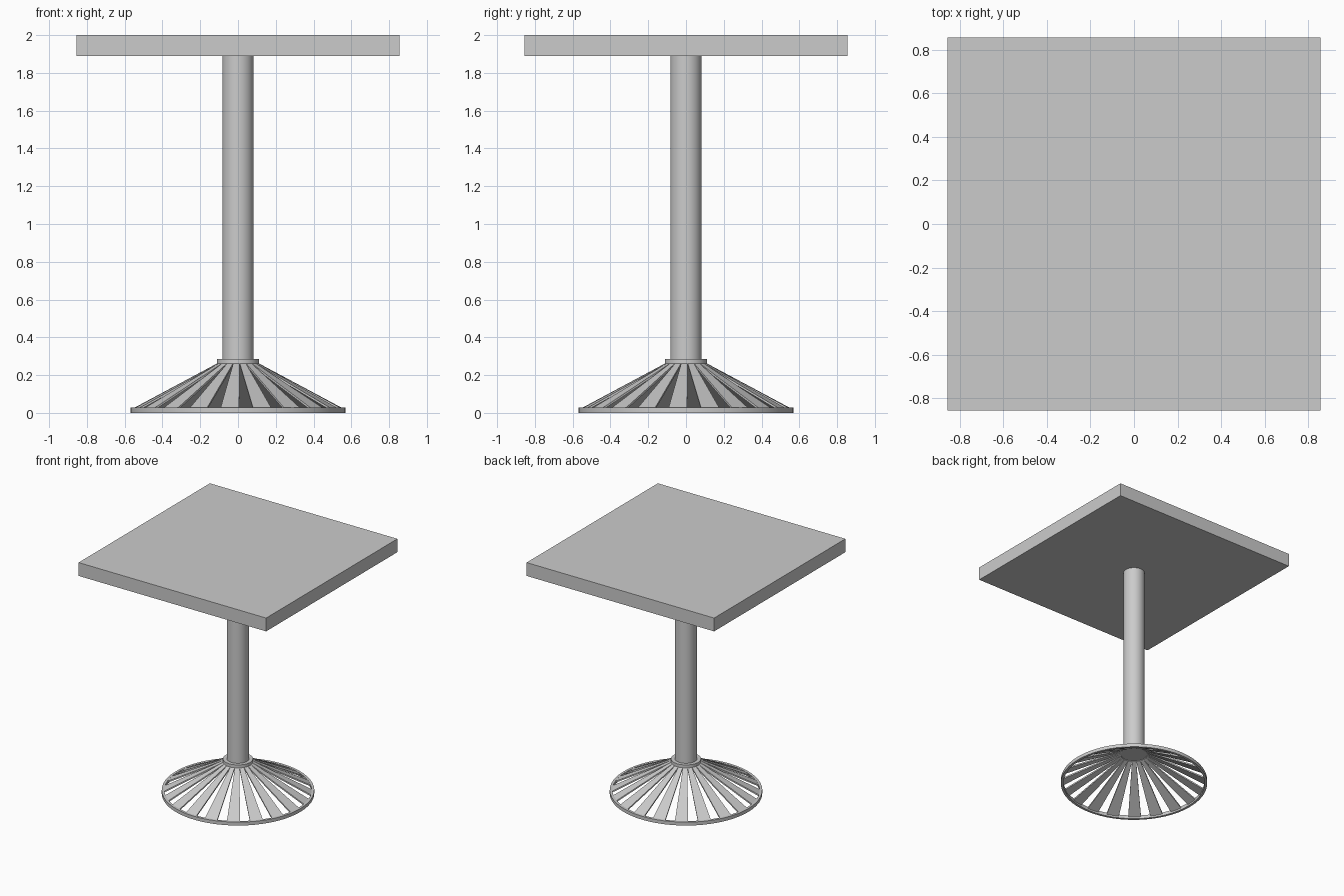
import bpy, bmesh
from math import pi, sin, cos, radians
from mathutils import Vector, Matrix

if "Cube" in bpy.data.objects:
    bpy.data.objects.remove(bpy.data.objects["Cube"])


def make_object(name, bm, smooth=False):
    bmesh.ops.recalc_face_normals(bm, faces=bm.faces[:])
    mesh = bpy.data.meshes.new(name)
    bm.to_mesh(mesh)
    bm.free()
    obj = bpy.data.objects.new(name, mesh)
    bpy.context.collection.objects.link(obj)
    if smooth:
        bpy.ops.object.select_all(action='DESELECT')
        obj.select_set(True)
        bpy.context.view_layer.objects.active = obj
        bpy.ops.object.shade_smooth_by_angle(angle=radians(30))
    return obj


def cylinder(name, radius, z0, z1, segments=40):
    bm = bmesh.new()
    bmesh.ops.create_cone(bm, cap_ends=True, segments=segments,
                          radius1=radius, radius2=radius, depth=z1 - z0,
                          matrix=Matrix.Translation((0, 0, (z0 + z1) / 2)))
    return make_object(name, bm, True)


def lathe_ring(name, profile, segments=60):
    # closed (radius, z) profile swept around the z axis
    bm = bmesh.new()
    rows = []
    for i in range(segments):
        a = 2 * pi * i / segments
        rows.append([bm.verts.new((r * cos(a), r * sin(a), z)) for r, z in profile])
    n = len(profile)
    for i in range(segments):
        p, q = rows[i], rows[(i + 1) % segments]
        for j in range(n):
            k = (j + 1) % n
            bm.faces.new((p[j], q[j], q[k], p[k]))
    return make_object(name, bm, True)


# Square table top
bm = bmesh.new()
bmesh.ops.create_cube(bm, size=1, matrix=Matrix.Translation((0, 0, 1.945))
                      @ Matrix.Diagonal((1.71, 1.71, 0.11, 1)))
make_object("table_top", bm)

# Round column and the collar at its foot
cylinder("column", 0.083, 0.27, 1.89)
cylinder("collar", 0.112, 0.26, 0.286)

# Thin floor ring
lathe_ring("floor_ring", [(0.57, 0), (0.57, 0.028), (0.55, 0.028), (0.55, 0)])

# Sloping tapered slats between collar and ring
SLATS = 20
top_r, top_z, top_w = 0.102, 0.266, 0.032
low_r, low_z, low_w = 0.557, 0.022, 0.1
drop = Vector((0, 0, -0.012))
bm = bmesh.new()
for i in range(SLATS):
    turn = Matrix.Rotation(radians(-94.5) + 2 * pi * i / SLATS, 3, 'Z')
    outline = [Vector((top_r, -top_w / 2, top_z)), Vector((low_r, -low_w / 2, low_z)),
               Vector((low_r, low_w / 2, low_z)), Vector((top_r, top_w / 2, top_z))]
    upper = [bm.verts.new(turn @ v) for v in outline]
    lower = [bm.verts.new(turn @ (v + drop)) for v in outline]
    bm.faces.new(upper)
    bm.faces.new(lower[::-1])
    for j in range(4):
        k = (j + 1) % 4
        bm.faces.new((upper[j], lower[j], lower[k], upper[k]))
make_object("base_slats", bm)
